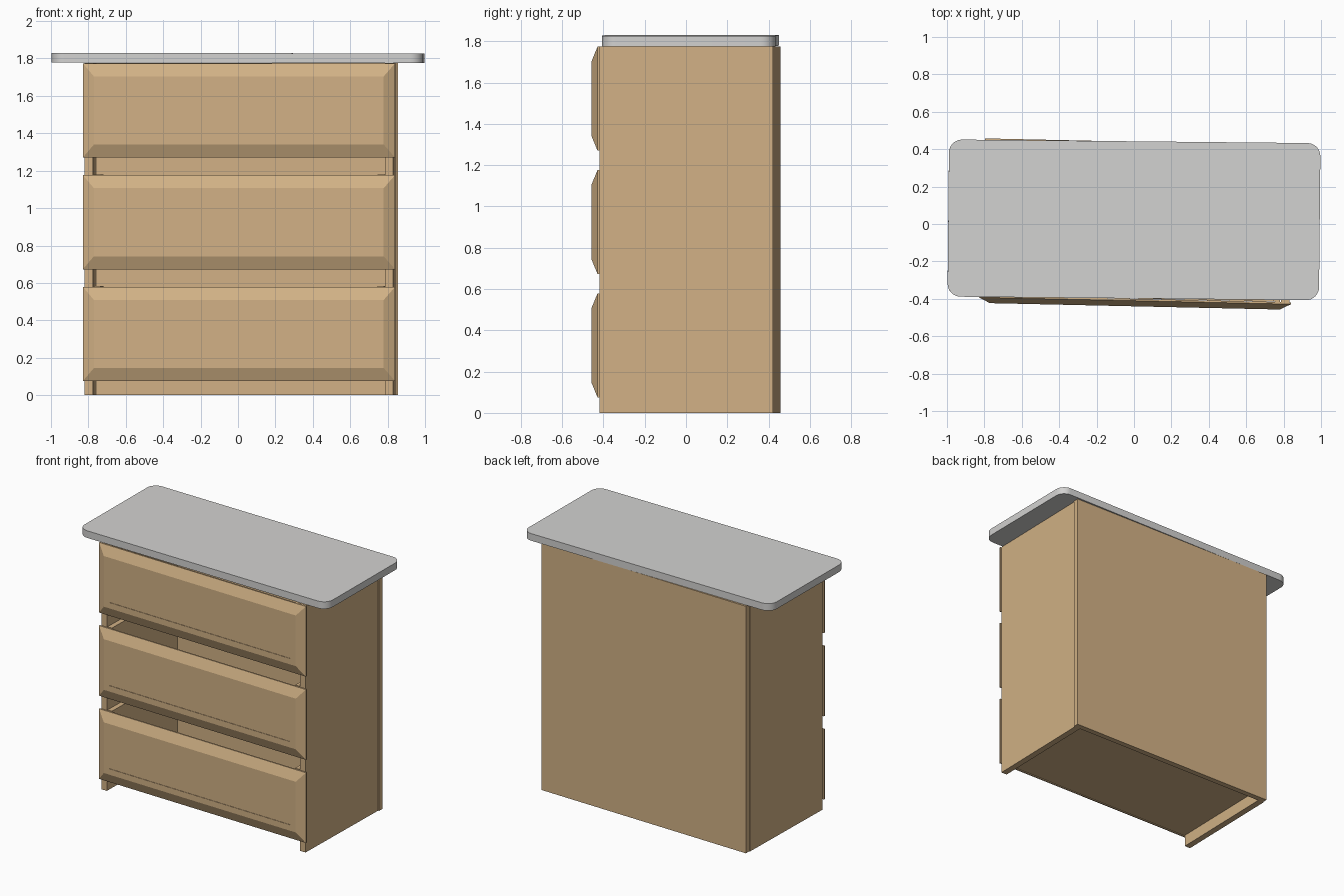
import bpy, bmesh, math
from mathutils import Matrix

if "Cube" in bpy.data.objects:
    bpy.data.objects.remove(bpy.data.objects["Cube"])


def material(name, rgb):
    m = bpy.data.materials.new(name)
    m.diffuse_color = (*rgb, 1)
    m.use_nodes = True
    m.node_tree.nodes["Principled BSDF"].inputs["Base Color"].default_value = m.diffuse_color
    return m


WOOD = material("light wood", (0.64, 0.44, 0.235))
STONE = material("pale grey stone", (0.65, 0.645, 0.635))
CX = 0.014                                   # cabinet centre line
TURN = Matrix.Rotation(-0.022, 4, 'Z')       # cabinet stands slightly turned


def finish(name, bm, mat, matrix):
    bmesh.ops.recalc_face_normals(bm, faces=bm.faces[:])
    bm.transform(matrix)
    me = bpy.data.meshes.new(name)
    bm.to_mesh(me)
    bm.free()
    me.materials.append(mat)
    ob = bpy.data.objects.new(name, me)
    bpy.context.collection.objects.link(ob)
    return ob


def add_box(bm, x0, x1, y0, y1, z0, z1):
    m = Matrix.Translation(((x0 + x1) / 2, (y0 + y1) / 2, (z0 + z1) / 2))
    m = m @ Matrix.Diagonal((x1 - x0, y1 - y0, z1 - z0, 1))
    bmesh.ops.create_cube(bm, size=1, matrix=m)


def box(name, *dims):
    bm = bmesh.new()
    add_box(bm, *dims)
    return finish(name, bm, WOOD, TURN)


# Case: two sides and a back panel
for side, s in (("left", -1), ("right", 1)):
    xs = sorted((CX + s * 0.825, CX + s * 0.78))
    box(side + "_side_panel", *xs, -0.40, 0.40, 0.0, 1.775)
box("back_panel", CX - 0.82, CX + 0.832, 0.40, 0.44, 0.0, 1.775)


def drawer_front(name, z0, z1):
    # nested rectangles: rear, rim, raised flat, inset panel
    rings = [(0.835, 0.0, -0.40), (0.835, 0.0, -0.41), (0.775, 0.07, -0.44),
             (0.73, 0.112, -0.44), (0.73, 0.112, -0.437)]
    bm = bmesh.new()
    loops = []
    for hw, dz, y in rings:
        a, b = z0 + dz, z1 - dz
        loops.append([bm.verts.new((CX + sx * hw, y, z))
                      for sx, z in ((-1, a), (1, a), (1, b), (-1, b))])
    for p, q in zip(loops, loops[1:]):
        for i in range(4):
            j = (i + 1) % 4
            bm.faces.new((p[i], p[j], q[j], q[i]))
    bm.faces.new(loops[0][::-1])
    bm.faces.new(loops[-1])
    finish(name, bm, WOOD, TURN)


# Drawers: bevelled front and open box behind
for i, name in enumerate(("bottom", "middle", "top")):
    z0 = 0.075 + i * 0.5975
    z1 = z0 + 0.504
    drawer_front(name + "_drawer_front", z0, z1)
    bm = bmesh.new()
    top = min(z1 + 0.004, 1.774)
    for s in (-1, 1):
        xs = sorted((CX + s * 0.775, CX + s * 0.74))
        add_box(bm, *xs, -0.399, 0.36, z0 + 0.005, top)
    add_box(bm, CX - 0.74, CX + 0.74, 0.325, 0.36, z0 + 0.005, z1 - 0.01)
    add_box(bm, CX - 0.74, CX + 0.74, -0.399, 0.325, z0 + 0.005, z0 + 0.035)
    finish(name + "_drawer_box", bm, WOOD, TURN)

# Countertop: slab with rounded corners
bm = bmesh.new()
add_box(bm, -0.993, 0.993, -0.42, 0.42, -0.0255, 0.0255)
upright = [e for e in bm.edges
           if abs(e.verts[0].co.z - e.verts[1].co.z) > 0.01]
bmesh.ops.bevel(bm, geom=upright, offset=0.07, segments=8, profile=0.5,
                affect='EDGES')
place = (Matrix.Translation((0, 0.022, 1.803)) @ Matrix.Rotation(-0.01, 4, 'Z')
         @ Matrix.Rotation(0.002, 4, 'Y'))
counter = finish("countertop", bm, STONE, place)
bpy.context.view_layer.objects.active = counter
counter.select_set(True)
bpy.ops.object.shade_smooth_by_angle(angle=math.radians(30))
